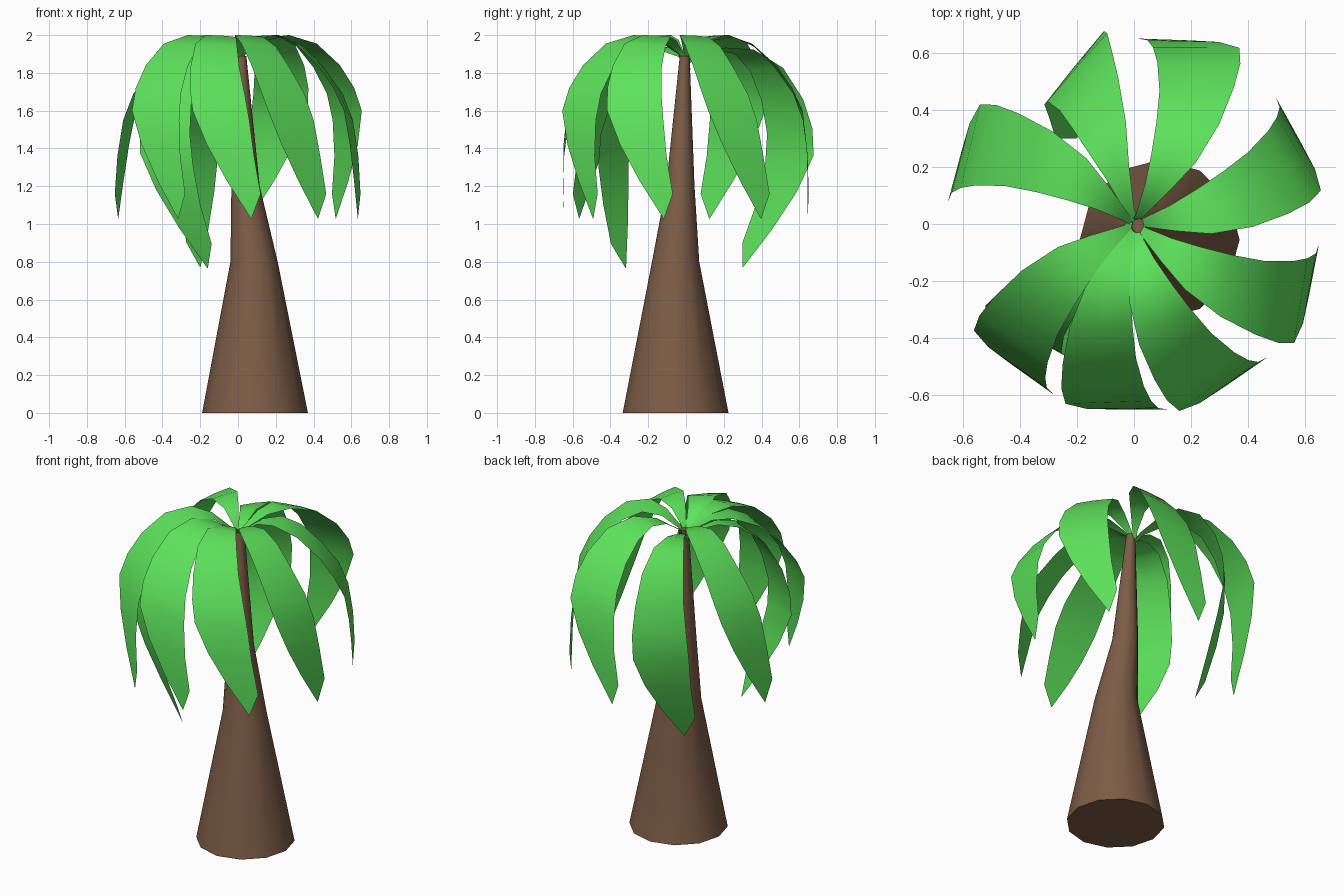
import bpy, bmesh, math
from mathutils import Matrix, Vector

if "Cube" in bpy.data.objects:
    bpy.data.objects.remove(bpy.data.objects["Cube"])


def material(name, rgb):
    m = bpy.data.materials.new(name)
    m.diffuse_color = (*rgb, 1)
    m.use_nodes = True
    m.node_tree.nodes["Principled BSDF"].inputs["Base Color"].default_value = m.diffuse_color
    return m


def finish(name, bm, mat):
    me = bpy.data.meshes.new(name)
    bm.to_mesh(me)
    bm.free()
    me.materials.append(mat)
    ob = bpy.data.objects.new(name, me)
    bpy.context.collection.objects.link(ob)
    bpy.context.view_layer.objects.active = ob
    ob.select_set(True)
    bpy.ops.object.shade_smooth_by_angle(angle=math.radians(40))
    ob.select_set(False)
    return ob


brown = material("bark", (0.205, 0.109, 0.062))
green = material("leaf", (0.11, 0.76, 0.105))

# Trunk: tapering 12-sided rings that lean toward the crown
bm = bmesh.new()
rings = []
for x, y, z, r in [(0.09, -0.055, 0, 0.28), (0.085, -0.055, 0.8, 0.125),
                   (0.04, -0.03, 1.2, 0.075), (0.018, -0.007, 1.89, 0.026)]:
    rings.append([bm.verts.new((x + r * math.cos(i * math.pi / 6),
                                y + r * math.sin(i * math.pi / 6), z)) for i in range(12)])
for a, b in zip(rings, rings[1:]):
    for i in range(12):
        j = (i + 1) % 12
        bm.faces.new((a[i], a[j], b[j], b[i]))
bm.faces.new(rings[0][::-1])
bm.faces.new(rings[-1])
finish("trunk", bm, brown)

# Frond stations: belly edge (r, t, z) and straight edge (r, t, z), relative to crown
CROWN = Vector((0, 0, 1.88))
STATIONS = [
    ((0.00, -0.01, -0.06), (0.00, 0.01, -0.06)),
    ((0.03, -0.03, 0.02), (0.04, 0.00, 0.02)),
    ((0.12, -0.10, 0.095), (0.14, -0.01, 0.09)),
    ((0.22, -0.17, 0.12), (0.25, -0.01, 0.11)),
    ((0.36, -0.225, 0.075), (0.36, -0.005, 0.06)),
    ((0.49, -0.25, -0.04), (0.47, 0.007, -0.05)),
    ((0.575, -0.255, -0.16), (0.57, 0.035, -0.19)),
    ((0.63, -0.24, -0.28), (0.62, 0.06, -0.33)),
    ((0.648, -0.165, -0.46), (0.645, 0.085, -0.52)),
    ((0.65, -0.06, -0.65), (0.65, 0.12, -0.72)),
    ((0.645, 0.068, -0.85), (0.645, 0.072, -0.85)),
]


def frond(name, azimuth, sweep=0, tilt=0, scale=1, roll=0):
    bm = bmesh.new()
    m = (Matrix.Translation(CROWN) @ Matrix.Rotation(math.radians(azimuth), 4, 'Z')
         @ Matrix.Rotation(math.radians(roll), 4, 'X')
         @ Matrix.Rotation(math.radians(tilt), 4, 'Y') @ Matrix.Scale(scale, 4))
    rows = []
    for a, b in STATIONS:
        a, b = Vector(a), Vector(b)
        mid = (a + b) / 2 + Vector((0, 0, 0.02 * (b - a).length))
        row = []
        for p in (a, mid, b):
            p.y += sweep * p.x          # sideways sweep of the blade
            row.append(bm.verts.new(m @ p))
        rows.append(row)
    for p, q in zip(rows, rows[1:]):
        for i in range(2):
            bm.faces.new((p[i], q[i], q[i + 1], p[i + 1]))
    finish(name, bm, green)


# Upper fronds, then two longer ones that droop
for n, (az, sw) in enumerate(((88, -0.17), (29, 0.04), (-11, -0.1), (-55.5, 0),
                              (-90, 0), (-125.5, 0), (165, -0.04))):
    frond(f"frond_{n + 1}", az, sw)
frond("drooping_frond_1", 136, -0.22, 19.5, 1.09)
frond("drooping_frond_2", -125, 0.06, 19.5, 1.09, -3.5)
